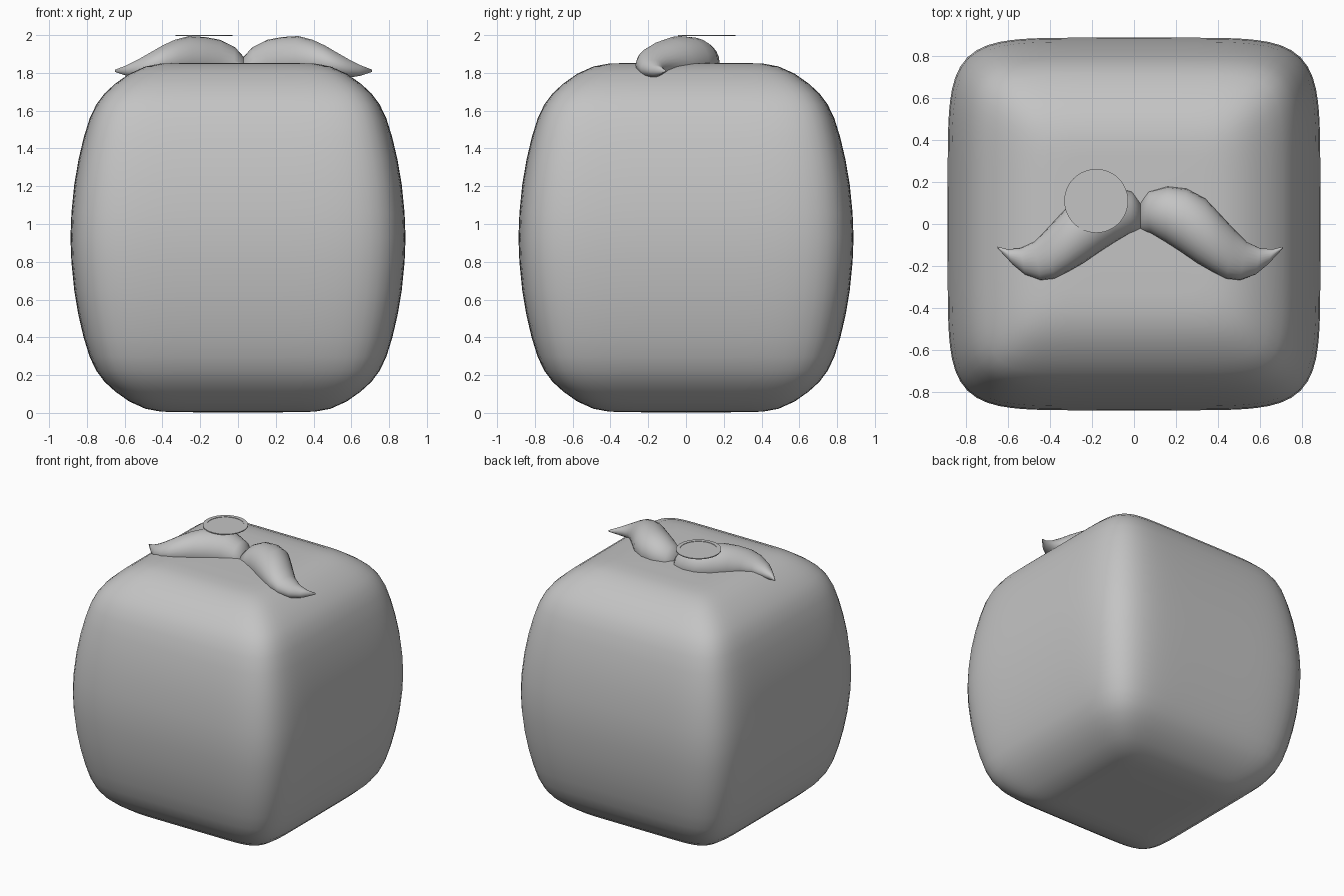
import bpy, bmesh, math
from mathutils import Vector

if "Cube" in bpy.data.objects:
    bpy.data.objects.remove(bpy.data.objects["Cube"])

grey = bpy.data.materials.new("plain_grey")
grey.diffuse_color = (0.55, 0.55, 0.55, 1)
grey.use_nodes = True
grey.node_tree.nodes["Principled BSDF"].inputs["Base Color"].default_value = grey.diffuse_color


def loft(name, rings, angle=60):
    """Skin a list of closed rings and cap both ends."""
    bm = bmesh.new()
    loops = [[bm.verts.new(p) for p in ring] for ring in rings]
    n = len(loops[0])
    for a, b in zip(loops, loops[1:]):
        for i in range(n):
            j = (i + 1) % n
            bm.faces.new((a[i], a[j], b[j], b[i]))
    bm.faces.new(loops[0][::-1])
    bm.faces.new(loops[-1])
    bmesh.ops.recalc_face_normals(bm, faces=bm.faces)
    mesh = bpy.data.meshes.new(name)
    bm.to_mesh(mesh)
    bm.free()
    obj = bpy.data.objects.new(name, mesh)
    bpy.context.collection.objects.link(obj)
    mesh.materials.append(grey)
    bpy.ops.object.select_all(action='DESELECT')
    obj.select_set(True)
    bpy.context.view_layer.objects.active = obj
    bpy.ops.object.shade_smooth_by_angle(angle=math.radians(angle))
    return obj


def squircle(r, z, n, count=128):
    """Rounded square ring; a higher n gives tighter corners."""
    pts = []
    for i in range(count):
        t = 2 * math.pi * i / count
        c, s = math.cos(t), math.sin(t)
        k = r / (abs(c) ** n + abs(s) ** n) ** (1 / n)
        pts.append((c * k, s * k, z))
    return pts


# Cushion-shaped body: half width against height from the middle
profile = [(0.887, 0.0), (0.882, 0.13), (0.867, 0.28), (0.845, 0.41),
           (0.817, 0.53), (0.785, 0.632), (0.75, 0.705), (0.707, 0.763),
           (0.65, 0.815), (0.575, 0.868), (0.49, 0.906), (0.41, 0.921),
           (0.33, 0.924), (0.18, 0.925), (0.02, 0.925)]
full = [(r, -h) for r, h in profile[:0:-1]] + profile
loft("body", [squircle(r, 0.928 + h, 6.2 + 2.8 * (h / 0.925) ** 4) for r, h in full])

# Moustache sections: back x, back y, front x, front y, top z, bottom z
sections = [(0.03, 0.105, 0.03, -0.03, 1.885, 1.76),
            (0.07, 0.155, 0.08, -0.045, 1.935, 1.74),
            (0.16, 0.178, 0.15, -0.085, 1.975, 1.735),
            (0.25, 0.168, 0.22, -0.13, 1.99, 1.735),
            (0.34, 0.12, 0.30, -0.185, 1.995, 1.74),
            (0.42, 0.035, 0.37, -0.225, 1.975, 1.75),
            (0.48, -0.03, 0.44, -0.260, 1.945, 1.77),
            (0.535, -0.085, 0.505, -0.267, 1.91, 1.775),
            (0.60, -0.115, 0.58, -0.24, 1.87, 1.775),
            (0.66, -0.12, 0.64, -0.19, 1.84, 1.785),
            (0.71, -0.108, 0.71, -0.115, 1.817, 1.805)]


def moustache_half(name, side):
    rings = []
    for bx, by, fx, fy, top, bottom in sections:
        back, front = Vector((bx, by, 0)), Vector((fx, fy, 0))
        mid, half = (back + front) / 2, (back - front) / 2
        ring = []
        for i in range(24):
            t = 2 * math.pi * i / 24
            p = mid + half * math.cos(t)
            p.z = (top + bottom) / 2 + (top - bottom) / 2 * math.sin(t)
            p.x = 0.03 + side * (p.x - 0.03)
            ring.append(p)
        rings.append(ring)
    return loft(name, rings)


moustache_half("moustache_right", 1)
moustache_half("moustache_left", -1)


# Eyeglass lying on the moustache: thin raised rim around a recessed lens
def circle(r, z, count=48):
    return [(-0.18 + r * math.cos(2 * math.pi * i / count),
             0.11 + r * math.sin(2 * math.pi * i / count), z) for i in range(count)]


loft("eyeglass", [circle(0.152, 1.994), circle(0.152, 2.0),
                  circle(0.125, 2.0), circle(0.125, 1.997)], 30)
